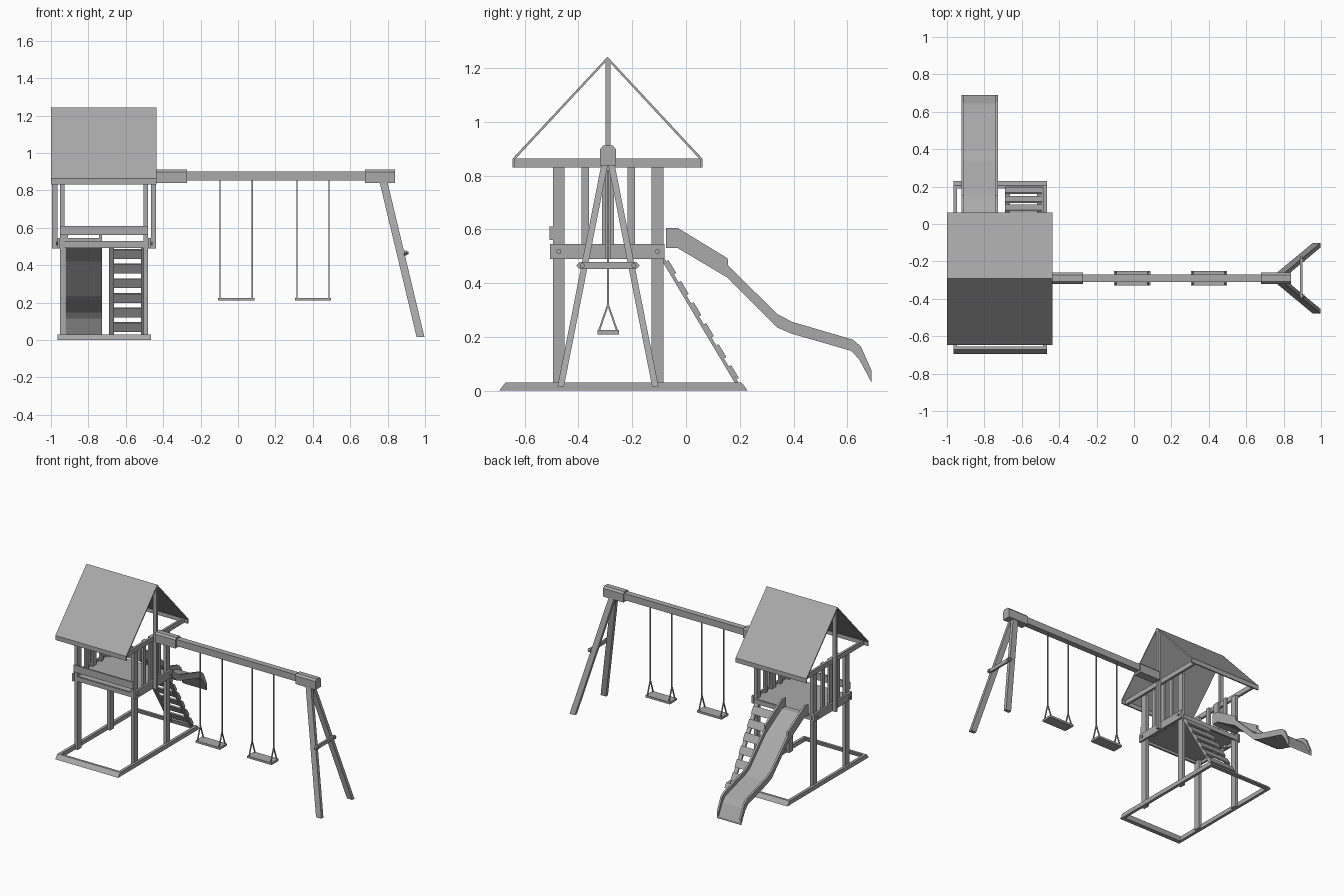
import bpy, bmesh
from mathutils import Vector

if "Cube" in bpy.data.objects:
    bpy.data.objects.remove(bpy.data.objects["Cube"])

GREY = (0.4, 0.4, 0.4, 1)
mat = bpy.data.materials.new("plain_grey")
mat.use_nodes = True
mat.diffuse_color = GREY
mat.node_tree.nodes["Principled BSDF"].inputs["Base Color"].default_value = GREY

CX = -0.716    # tower middle in x
CY = -0.29     # tower and swing beam middle in y
SIDES = ((-1, "left_end"), (1, "right_end"))


def finish(name, bm):
    bmesh.ops.recalc_face_normals(bm, faces=bm.faces)
    me = bpy.data.meshes.new(name)
    bm.to_mesh(me)
    bm.free()
    me.materials.append(mat)
    ob = bpy.data.objects.new(name, me)
    bpy.context.collection.objects.link(ob)
    return ob


def prism(name, x0, x1, profile):
    """Extrude a (y, z) profile along x."""
    bm = bmesh.new()
    face = bm.faces.new([bm.verts.new((x0, y, z)) for y, z in profile])
    out = bmesh.ops.extrude_face_region(bm, geom=[face])
    verts = [v for v in out["geom"] if isinstance(v, bmesh.types.BMVert)]
    bmesh.ops.translate(bm, vec=(x1 - x0, 0, 0), verts=verts)
    return finish(name, bm)


def box(name, x0, x1, y0, y1, z0, z1):
    return prism(name, x0, x1, [(y0, z0), (y1, z0), (y1, z1), (y0, z1)])


def strut(name, a, b, sx, sy):
    """Slanted bar with level ends from point a up to point b."""
    bm = bmesh.new()
    bmesh.ops.create_cube(bm, size=1)
    for v in bm.verts:
        base = Vector(a if v.co.z < 0 else b)
        v.co = base + Vector((v.co.x * sx, v.co.y * sy, 0))
    return finish(name, bm)


def bolt(name, x, y, z):
    bm = bmesh.new()
    bmesh.ops.create_cone(bm, cap_ends=True, segments=10, radius1=0.009,
                          radius2=0.009, depth=0.012)
    for v in bm.verts:
        v.co = Vector((x + v.co.z, y + v.co.x, z + v.co.y))
    return finish(name, bm)


def side_box(name, s, d0, d1, *yz):
    """Box at distance d0..d1 from the tower middle on side s."""
    a, b = sorted((CX + s * d0, CX + s * d1))
    return box(name, a, b, *yz)


# Tower ends: ground rail, posts, deck rail, slats, gable post, roof beam
for s, side in SIDES:
    a, b = sorted((CX + s * 0.23, CX + s * 0.25))
    prism("ground_rail_" + side, a, b,
          [(-0.695, 0), (0.23, 0), (0.207, 0.03), (-0.672, 0.03)])
    for y, end in ((-0.473, "front"), (-0.106, "back")):
        side_box(f"{end}_post_{side}", s, 0.212, 0.236,
                 y - 0.022, y + 0.022, 0, 0.83)
        bolt(f"{end}_rail_bolt_{side}", CX + s * 0.252, y, 0.518)
    side_box("deck_rail_" + side, s, 0.236, 0.25, -0.505, -0.08, 0.49, 0.545)
    for i, (y, w) in enumerate(((-0.374, 0.028), (CY, 0.044), (-0.203, 0.028))):
        side_box(f"slat_{i + 1}_{side}", s, 0.22, 0.236,
                 y - w / 2, y + w / 2, 0.49, 0.862)
    side_box("gable_post_" + side, s, 0.25, 0.278, CY - 0.009, CY + 0.009, 0.49, 1.23)
    side_box("roof_beam_" + side, s, 0.236, 0.252, -0.64, 0.056, 0.83, 0.864)

# Ground bars across the front and back
for y, k, end in ((-0.695, 1, "front"), (0.23, -1, "back")):
    prism(f"{end}_ground_bar", CX - 0.25, CX + 0.25,
          [(y, 0), (y + k * 0.03, 0), (y + k * 0.04, 0.03), (y + k * 0.023, 0.03)])

# Deck, its edge boards and front railing
box("deck", CX - 0.236, CX + 0.236, -0.49, -0.085, 0.51, 0.528)
for y, end in ((-0.495, "front"), (-0.095, "back")):
    box(f"{end}_deck_edge", CX - 0.225, CX + 0.225, y, y + 0.014, 0.493, 0.525)
box("front_railing", CX - 0.236, CX + 0.236, -0.507, -0.495, 0.56, 0.61)

# Pitched roof with turned-down eaves
prism("roof", -1.0, -0.437,
      [(-0.646, 0.83), (-0.646, 0.862), (-0.292, 1.242), (0.062, 0.862),
       (0.062, 0.83), (0.053, 0.83), (0.053, 0.859), (-0.292, 1.23),
       (-0.637, 0.859), (-0.637, 0.83)])

# Slide: side walls and bed
TOP = [(-0.075, 0.605), (-0.03, 0.605), (0.155, 0.492), (0.156, 0.466),
       (0.34, 0.285), (0.395, 0.256), (0.62, 0.19), (0.65, 0.165), (0.69, 0.075)]
LOW = [(-0.075, 0.53), (-0.03, 0.53), (0.155, 0.42), (0.34, 0.235),
       (0.39, 0.213), (0.615, 0.148), (0.645, 0.115), (0.69, 0.03)]
prism("slide_wall_left", -0.922, -0.908, TOP + LOW[::-1])
prism("slide_wall_right", -0.742, -0.728, TOP + LOW[::-1])
prism("slide_bed", -0.908, -0.742,
      [(y, z + 0.014) for y, z in LOW] + LOW[::-1])

# Climbing ladder: two rails with planks on top
START, ALONG, UP = Vector((-0.085, 0.5)), Vector((0.512, -0.859)), Vector((0.859, 0.512))


def ladder_profile(t0, t1, n0, n1):
    corners = ((t0, n0), (t1, n0), (t1, n1), (t0, n1))
    return [tuple(START + ALONG * t + UP * n) for t, n in corners]


for x, side in ((-0.69, "left"), (-0.518, "right")):
    prism("ladder_rail_" + side, x, x + 0.028, ladder_profile(0, 0.565, -0.012, 0))
for i in range(6):
    t = 0.05 + i * 0.091
    prism(f"ladder_plank_{i + 1}", -0.69, -0.49,
          ladder_profile(t - 0.028, t + 0.028, 0, 0.01))

# Swing beam with chamfered sleeves
box("swing_beam", -0.43, 0.83, CY - 0.021, CY + 0.021, 0.853, 0.9)
for x0, x1, end in ((-0.437, -0.273, "tower"), (0.68, 0.84, "far")):
    prism(f"{end}_beam_sleeve", x0, x1,
          [(CY - 0.03, 0.838), (CY + 0.03, 0.838), (CY + 0.03, 0.898),
           (CY + 0.018, 0.911), (CY - 0.018, 0.911), (CY - 0.03, 0.898)])

# Splayed legs and their cross brace
for s, end in ((-1, "front"), (1, "back")):
    strut(f"{end}_leg", (0.976, CY + s * 0.176, 0.015),
          (0.778, CY + s * 0.012, 0.845), 0.042, 0.024)
    bolt(f"{end}_brace_bolt", 0.905, CY + s * 0.096, 0.465)
prism("leg_brace", 0.888, 0.902,
      [(CY - 0.118, 0.465), (CY - 0.105, 0.452), (CY + 0.105, 0.452),
       (CY + 0.118, 0.465), (CY + 0.105, 0.478), (CY - 0.105, 0.478)])

# Swings: seat, hanging ropes and rope forks
for i, x in enumerate((-0.01, 0.401)):
    n = i + 1
    box(f"swing_seat_{n}", x - 0.097, x + 0.097, CY - 0.04, CY + 0.04, 0.21, 0.225)
    for s, side in ((-1, "left"), (1, "right")):
        rx = x + s * 0.086
        strut(f"swing_{n}_rope_{side}", (rx, CY, 0.315), (rx, CY, 0.855), 0.007, 0.007)
        for k, end in ((-1, "front"), (1, "back")):
            strut(f"swing_{n}_fork_{side}_{end}", (rx, CY + k * 0.034, 0.222),
                  (rx, CY, 0.32), 0.007, 0.007)
